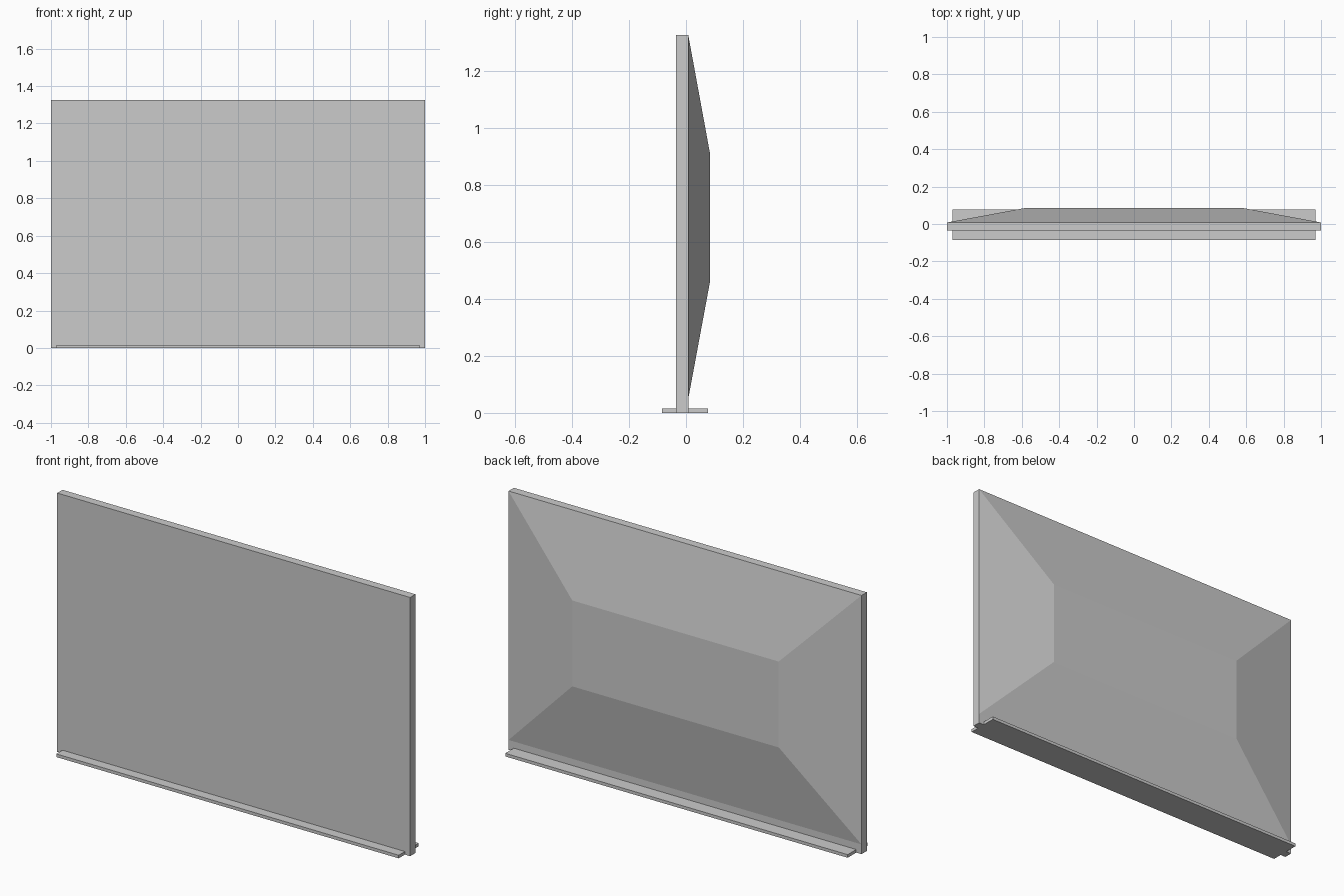
import bpy
import bmesh

cube = bpy.data.objects.get("Cube")
if cube:
    bpy.data.objects.remove(cube, do_unlink=True)

grey = bpy.data.materials.new("plain grey")
grey.use_nodes = True
colour = (0.6, 0.6, 0.6, 1)
grey.diffuse_color = colour
grey.node_tree.nodes["Principled BSDF"].inputs["Base Color"].default_value = colour


def loft(name, front, back):
    """Solid between two upright rectangles, each (half width, y, low z, high z)."""
    bm = bmesh.new()
    rings = []
    for half, y, low, high in (front, back):
        corners = ((-half, low), (half, low), (half, high), (-half, high))
        rings.append([bm.verts.new((x, y, z)) for x, z in corners])
    a, b = rings
    bm.faces.new(a)
    bm.faces.new(b[::-1])
    for i in range(4):
        j = (i + 1) % 4
        bm.faces.new((a[j], a[i], b[i], b[j]))
    bmesh.ops.recalc_face_normals(bm, faces=bm.faces)
    mesh = bpy.data.meshes.new(name)
    bm.to_mesh(mesh)
    bm.free()
    mesh.materials.append(grey)
    obj = bpy.data.objects.new(name, mesh)
    bpy.context.collection.objects.link(obj)
    return obj


# Flat upright panel
loft("screen_panel", (1, -0.035, 0, 1.325), (1, 0.008, 0, 1.325))

# Tapered housing bulging from the back
loft("back_housing", (1, 0.008, 0.05, 1.325), (0.585, 0.085, 0.465, 0.905))

# Thin foot running along the bottom
loft("base_plate", (0.97, -0.085, 0, 0.016), (0.97, 0.077, 0, 0.016))
